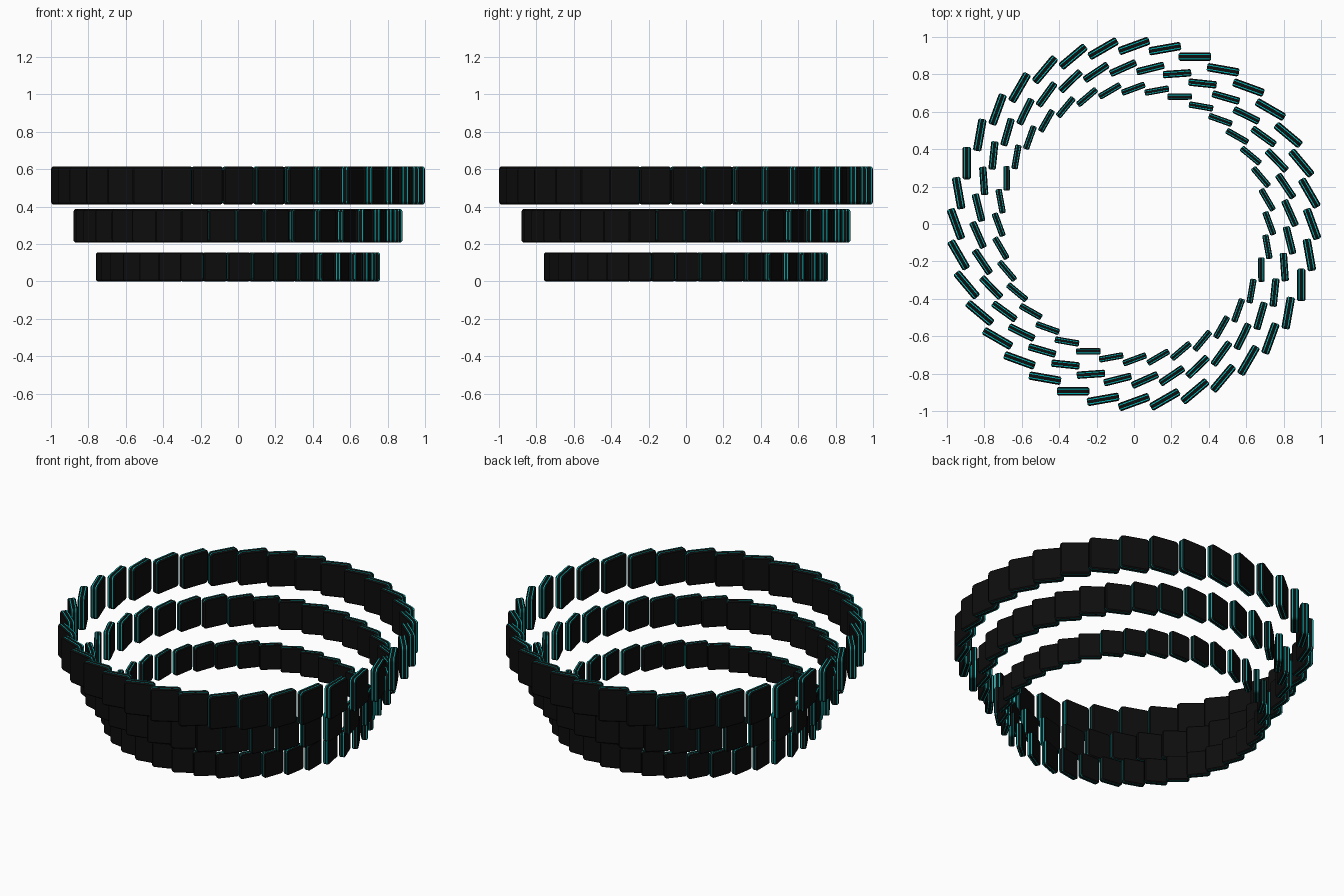
import bpy, bmesh, math
from mathutils import Matrix, Vector

if "Cube" in bpy.data.objects:
    bpy.data.objects.remove(bpy.data.objects["Cube"])


def material(name, col):
    m = bpy.data.materials.new(name)
    m.diffuse_color = (*col, 1)
    m.use_nodes = True
    m.node_tree.nodes["Principled BSDF"].inputs["Base Color"].default_value = m.diffuse_color
    return m


BLACK = material("black", (0.004, 0.004, 0.004))
CYAN = material("cyan", (0.0, 0.68, 0.68))

LENGTH, HEIGHT, RADIUS, COUNT = 0.173, 0.204, 0.952, 36
TILT = math.radians(20)
# rim profile across the thickness: (depth, inset)
PROFILE = [(-0.0225, 0.008), (-0.0185, 0.003), (-0.0145, 0.0), (-0.009, 0.0),
           (0.009, 0.0), (0.0145, 0.0), (0.0185, 0.003), (0.0225, 0.008)]
CYAN_BANDS = (2, 4)


def outline(inset):
    """Rounded rectangle in the tile's plane."""
    r = 0.02 - inset
    cx, cz = LENGTH / 2 - 0.02, HEIGHT / 2 - 0.02
    pts = []
    for q, (sx, sz) in enumerate([(1, 1), (-1, 1), (-1, -1), (1, -1)]):
        for i in range(5):
            a = math.radians(90 * q + 22.5 * i)
            pts.append((sx * cx + r * math.cos(a), sz * cz + r * math.sin(a)))
    return pts


def add_tile(bm, mat):
    loops = [[bm.verts.new(mat @ Vector((x, d, z))) for x, z in outline(ins)]
             for d, ins in PROFILE]
    n = len(loops[0])
    for k in range(len(loops) - 1):
        a, b = loops[k], loops[k + 1]
        for i in range(n):
            j = (i + 1) % n
            f = bm.faces.new((a[i], a[j], b[j], b[i]))
            f.material_index = 1 if k in CYAN_BANDS else 0
    bm.faces.new(loops[0])
    bm.faces.new(loops[-1][::-1])


def tile_ring(name, scale, z, offset):
    bm = bmesh.new()
    for i in range(COUNT):
        a = math.radians(offset) + 2 * math.pi * i / COUNT
        mat = (Matrix.Translation((0, 0, z)) @ Matrix.Scale(scale, 4)
               @ Matrix.Rotation(a, 4, 'Z') @ Matrix.Translation((RADIUS, 0, 0))
               @ Matrix.Rotation(math.pi / 2 + TILT, 4, 'Z'))
        add_tile(bm, mat)
    bmesh.ops.recalc_face_normals(bm, faces=bm.faces)
    me = bpy.data.meshes.new(name)
    bm.to_mesh(me)
    bm.free()
    me.materials.append(BLACK)
    me.materials.append(CYAN)
    ob = bpy.data.objects.new(name, me)
    bpy.context.collection.objects.link(ob)


# three stacked rings of slanted tiles, growing upward
tile_ring("lower_tile_ring", 0.76, 0.078, 0.3)
tile_ring("middle_tile_ring", 0.878, 0.297, 4.0)
tile_ring("upper_tile_ring", 1.0, 0.513, 0.0)
